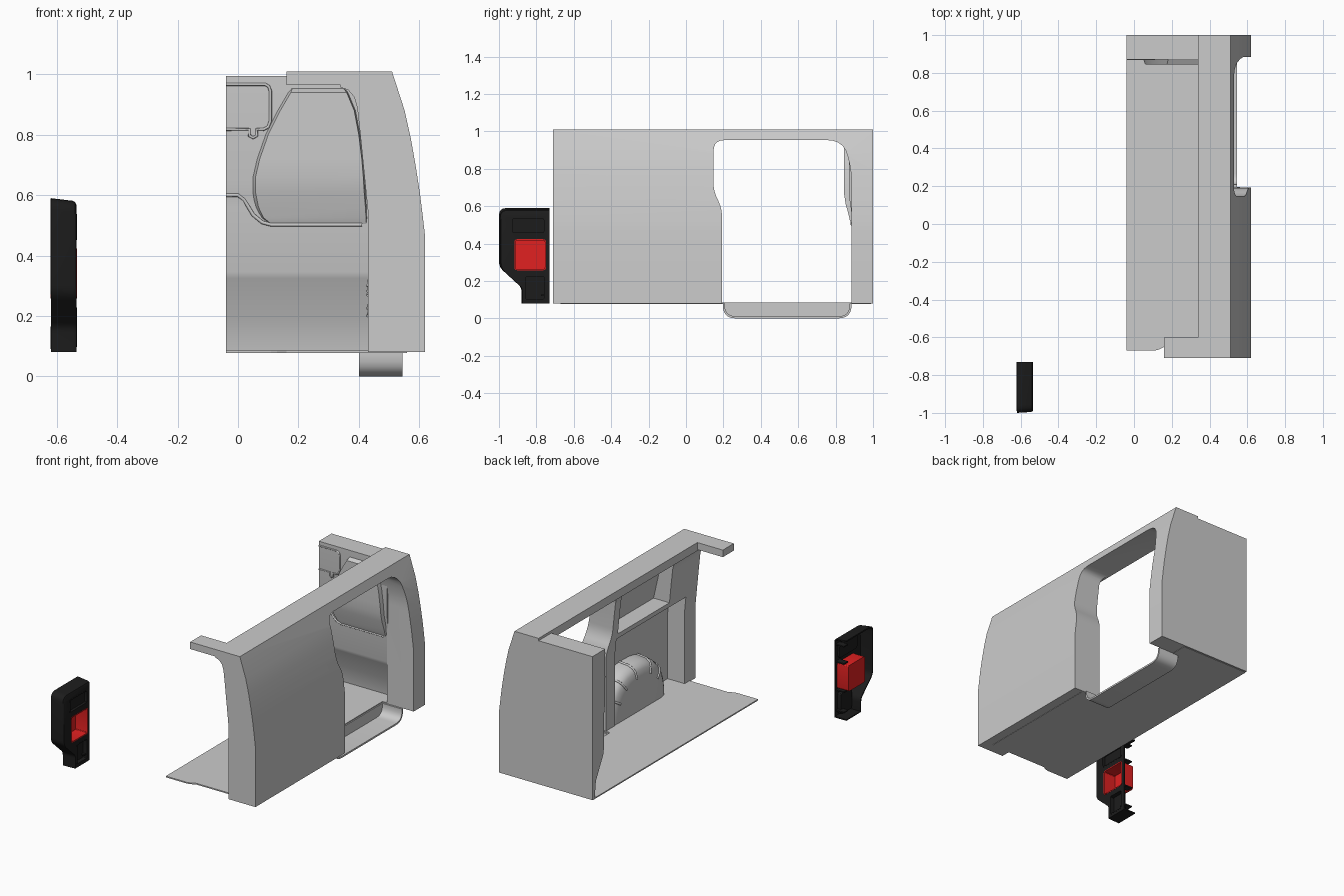
import bpy, bmesh, math
from mathutils import Vector

if "Cube" in bpy.data.objects:
    bpy.data.objects.remove(bpy.data.objects["Cube"])


def material(name, color):
    m = bpy.data.materials.new(name)
    m.diffuse_color = color
    m.use_nodes = True
    m.node_tree.nodes["Principled BSDF"].inputs["Base Color"].default_value = m.diffuse_color
    return m


BLACK = material("black_plastic", (0.012, 0.012, 0.012, 1))
RED = material("red_plastic", (0.75, 0.015, 0.015, 1))


def activate(ob):
    bpy.ops.object.select_all(action='DESELECT')
    ob.select_set(True)
    bpy.context.view_layer.objects.active = ob


def smooth(ob, angle=28):
    activate(ob)
    bpy.ops.object.shade_smooth_by_angle(angle=math.radians(angle))


def loft(name, rings, mat=None, caps=(True, True), drop=None):
    """Skin between closed rings of equal length; drop = side index left open."""
    bm = bmesh.new()
    vs = [[bm.verts.new(p) for p in r] for r in rings]
    n = len(rings[0])
    for a, b in zip(vs, vs[1:]):
        for i in range(n):
            if i != drop:
                j = (i + 1) % n
                bm.faces.new((a[i], a[j], b[j], b[i]))
    if caps[0]:
        bm.faces.new(vs[0][::-1])
    if caps[1]:
        bm.faces.new(vs[-1])
    bmesh.ops.recalc_face_normals(bm, faces=bm.faces)
    me = bpy.data.meshes.new(name)
    bm.to_mesh(me)
    bm.free()
    ob = bpy.data.objects.new(name, me)
    bpy.context.collection.objects.link(ob)
    if mat:
        me.materials.append(mat)
    return ob


def prism(name, pts, axis, a, b, mat=None):
    def place(p, t):
        return {'x': (t, *p), 'y': (p[0], t, p[1]), 'z': (*p, t)}[axis]
    return loft(name, [[place(p, t) for p in pts] for t in (a, b)], mat)


def box(name, x, y, z, mat=None):
    return prism(name, [(x[0], y[0]), (x[1], y[0]), (x[1], y[1]), (x[0], y[1])], 'z', *z, mat)


def rounded(pts, radii, steps=5):
    """Round polygon corners with quadratic arcs."""
    out = []
    for i, (p, r) in enumerate(zip(pts, radii)):
        p = Vector(p)
        if not r:
            out.append(tuple(p))
            continue
        a = p + (Vector(pts[i - 1]) - p).normalized() * r
        b = p + (Vector(pts[(i + 1) % len(pts)]) - p).normalized() * r
        for k in range(steps + 1):
            t = k / steps
            out.append(tuple(a * (1 - t) ** 2 + p * 2 * t * (1 - t) + b * t * t))
    return out


def apply_mod(ob, kind, **props):
    m = ob.modifiers.new("mod", kind)
    for k, v in props.items():
        setattr(m, k, v)
    activate(ob)
    bpy.ops.object.modifier_apply(modifier=m.name)


def cut(ob, cutter):
    apply_mod(ob, 'BOOLEAN', operation='DIFFERENCE', solver='EXACT', object=cutter)
    bpy.data.objects.remove(cutter)


def bead(name, pts, r):
    cu = bpy.data.curves.new(name, 'CURVE')
    cu.dimensions, cu.bevel_depth, cu.bevel_resolution = '3D', r, 2
    s = cu.splines.new('POLY')
    s.points.add(len(pts) - 1)
    for q, p in zip(s.points, pts):
        q.co = (*p, 1)
    ob = bpy.data.objects.new(name, cu)
    bpy.context.collection.objects.link(ob)
    return ob


# side wall with roof rail: bowed cross-section run along the body
outer = [(.62, .08), (.62, .46), (.612, .53), (.602, .61), (.588, .70), (.572, .79),
         (.552, .88), (.51, 1.01)]
inner = [(.34, 1.01), (.34, .957), (.365, .948), (.385, .925), (.395, .89), (.405, .80),
         (.43, .55), (.43, .08)]
wall = prism("side_wall", outer + inner, 'y', -.71, 1.0)

# sliding door opening
door = rounded([(.192, .04), (.192, .59), (.147, .68), (.147, .953), (.845, .953), (.885, .78), (.885, .04)],
               [0, .045, .045, .06, .09, .06, 0])
cut(wall, prism("door_cutter", door, 'x', .2, .9))

# pressed recesses on the inner side of the wall
cut(wall, prism("lower_cutter", [(.2, .06), (.55, .06), (.55, .5), (.535, .64), (.2, .64)],
                'y', -.60, .10))
cut(wall, prism("upper_cutter", [(.2, .67), (.53, .67), (.47, .935), (.2, .935)], 'y', -.43, .09))
smooth(wall)

# cross member stub at the front end of the roof
box("front_roof_bar", (.16, .36), (-.71, -.60), (.965, 1.01))

# floor sheet with door notch
prism("floor", [(-.04, .99), (-.04, -.67), (.11, -.67), (.13, -.665), (.16, -.65), (.56, -.65),
                (.56, .195), (.40, .195), (.40, .885), (.44, .885), (.44, .99)], 'z', .078, .086)

# rear bulkhead: stepped section across the body
bulk = prism("bulkhead", [(1, .08), (.978, .08), (.965, .19), (.892, .325), (.886, .345), (.885, .56),
                          (.880, .60), (.872, .65), (.872, .995), (1, .995)], 'x', -.04, .44)
smooth(bulk)

# raised pressing on the bulkhead: (z, left x, right x, front y)
rows = [(.505, .11, .425, .884), (.525, .085, .424, .876), (.56, .068, .422, .868), (.61, .058, .418, .854),
        (.66, .058, .415, .846), (.72, .072, .41, .845), (.80, .10, .40, .845), (.88, .14, .385, .845),
        (.94, .175, .36, .845), (.953, .18, .35, .868)]
smooth(loft("bulkhead_pressing",
            [[(l - .02, .91, z), (l, y, z), (r, y, z), (r + .01, .91, z)] for z, l, r, y in rows]))

# pressed lines on the bulkhead
hatch = [(-.04, .967), (.09, .967), (.102, .96), (.107, .945), (.107, .845), (.10, .826), (.085, .818),
         (.062, .818), (.062, .797), (.05, .79), (.038, .797), (.038, .818), (-.04, .818)]
bead("hatch_rim", [(x, .872, z) for x, z in hatch], .005)
line = [(-.04, .60), (0, .60), (.02, .585), (.05, .535), (.08, .51), (.11, .502), (.41, .502)]
bead("bulkhead_line", [(x, .885 if z < .59 else .881, z) for x, z in line], .006)

# step tray under the door: U channel plus riser
def tray_u(o):
    return rounded([(.197 + o, .08), (.197 + o, o), (.885 - o, o), (.885 - o, .08)],
                   [0, .07 - o, .07 - o, 0], 6)


smooth(prism("step_tray", tray_u(0) + tray_u(.011)[::-1], 'x', .40, .545))
prism("step_riser", tray_u(.005), 'x', .40, .407)

# wheel arch: rounded dome against the wall
def arch_pt(a, s, x):
    c, q = math.cos(a), math.sin(a)
    return (x, -.15 + .30 * s * math.copysign(abs(c) ** .8, c), .08 + .30 * s * q ** .85)


section = [(.555, 1), (.485, .98), (.455, .93), (.440, .86), (.432, .72)]
N = 20
arch = loft("wheel_arch", [[arch_pt(math.pi * i / N, s, x) if 0 < i < N else
                            (x, -.15 + (.3 if i == 0 else -.3) * s, .08) for i in range(N + 1)]
                           for x, s in section])
smooth(arch, 40)
for k, deg in enumerate((30, 58, 86, 114, 142)):
    bead(f"arch_rib_{k + 1}", [arch_pt(math.radians(deg), s, x) for x, s in section], .007)

# black trim panel: tapered open-backed shell
outline = rounded([(-.73, .08), (-.88, .08), (-.88, .165), (-1.0, .275), (-1.0, .59), (-.73, .59)],
                  [0, 0, .02, .03, .04, 0], 4)
shell = [[(x, -.73 + (y + .73) * s, .08 + (z - .08) * s) for y, z in outline]
         for x, s in ((-.62, 1), (-.547, .983), (-.54, .975), (-.535, .955))]
panel = loft("trim_panel", shell, BLACK, (False, True), drop=len(outline) - 1)
apply_mod(panel, 'SOLIDIFY', thickness=.008, offset=-1)

# pockets set into the trim panel: (name, y range, z range, back x, material)
pockets = [("red_pocket", (-.915, -.752), (.26, .42), -.62, RED),
           ("upper_pocket", (-.93, -.757), (.455, .535), -.555, BLACK),
           ("lower_pocket", (-.86, -.755), (.10, .225), -.565, BLACK)]
for name, y, z, back, mat in pockets:
    corners = [(y[0], z[0]), (y[1], z[0]), (y[1], z[1]), (y[0], z[1])]
    rim = rounded(corners, [.012] * 4, 3)
    cut(panel, prism("pocket_cutter", rim, 'x', -.60, -.50))
    cup = loft(name, [[(x, *p) for p in rim] for x in (back + .001, -.534)], mat, (True, False))
    apply_mod(cup, 'SOLIDIFY', thickness=.006, offset=0)
    smooth(cup)
smooth(panel)

# mounting tabs behind the trim panel
for k, z in enumerate((.12, .25, .43, .54)):
    box(f"mounting_tab_{k + 1}", (-.60, -.543), (-.775, -.735), (z, z + .008), BLACK)
